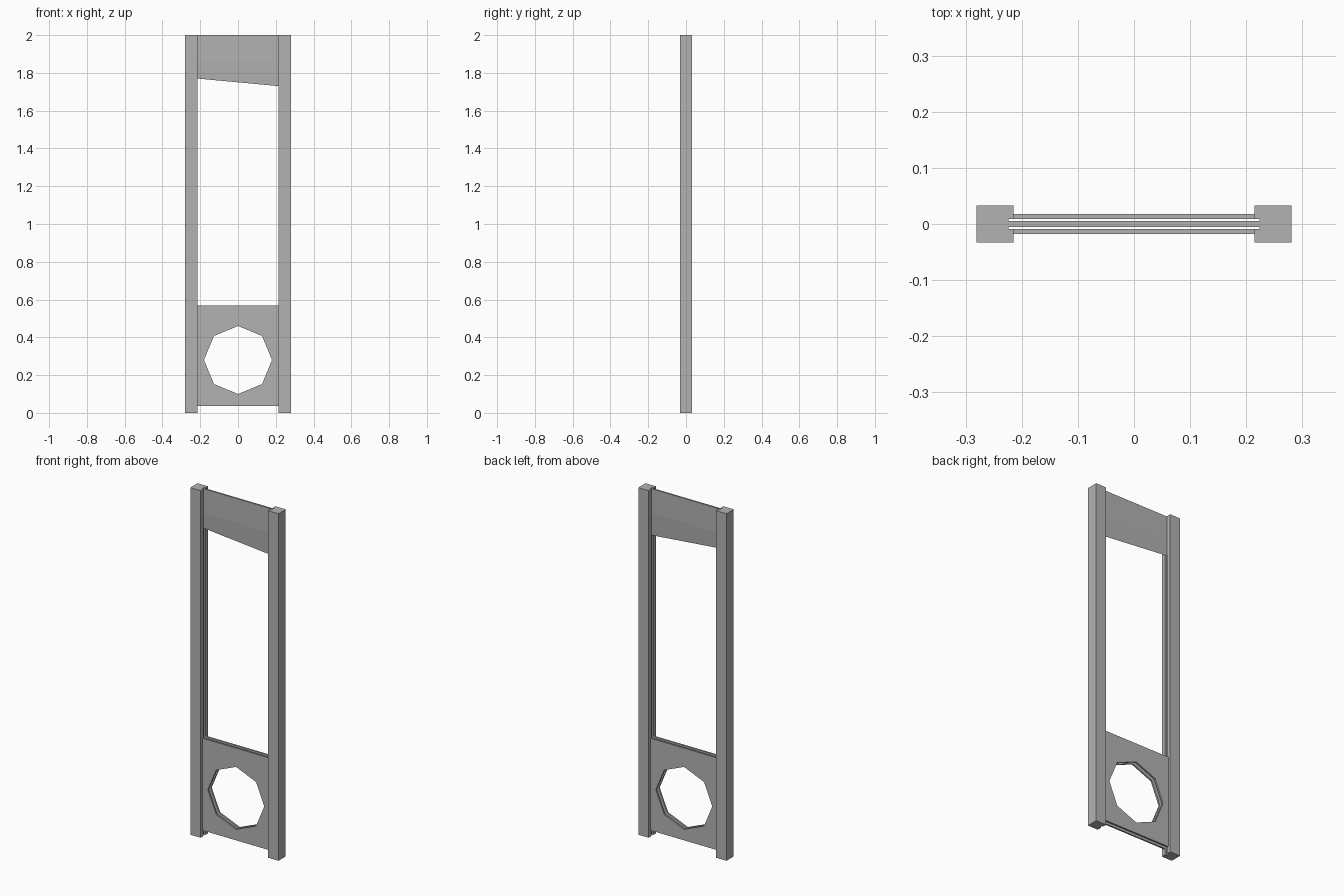
import bpy, bmesh, math

old = bpy.data.objects.get("Cube")
if old:
    bpy.data.objects.remove(old, do_unlink=True)

grey = bpy.data.materials.new("plain grey")
grey.use_nodes = True
grey.diffuse_color = (0.45, 0.45, 0.45, 1)
grey.node_tree.nodes["Principled BSDF"].inputs["Base Color"].default_value = grey.diffuse_color


def prism(name, profile, vec, place):
    """Extrude a closed 2D profile along vec; place maps 2D to 3D."""
    bm = bmesh.new()
    face = bm.faces.new([bm.verts.new(place(a, b)) for a, b in profile])
    out = bmesh.ops.extrude_face_region(bm, geom=[face])["geom"]
    bmesh.ops.translate(bm, vec=vec, verts=[v for v in out if isinstance(v, bmesh.types.BMVert)])
    bmesh.ops.recalc_face_normals(bm, faces=bm.faces)
    me = bpy.data.meshes.new(name)
    bm.to_mesh(me)
    bm.free()
    me.materials.append(grey)
    ob = bpy.data.objects.new(name, me)
    bpy.context.collection.objects.link(ob)
    return ob


INNER, OUTER, DEPTH = 0.215, 0.281, 0.033
GROOVE, SLOT = 0.224, 0.009

# Upright posts with a guide groove on the inner side
for name, s in (("left_post", 1), ("right_post", -1)):
    section = [(OUTER, -DEPTH), (OUTER, DEPTH), (INNER, DEPTH), (INNER, SLOT),
               (GROOVE, SLOT), (GROOVE, -SLOT), (INNER, -SLOT), (INNER, -DEPTH)]
    prism(name, section, (0, 0, 2), lambda x, y: (s * x, y, 0))

# Neck boards: two sheets with a blade slot between, each half wrapping the octagonal hole
R, MID, LOW, HIGH = 0.18, 0.28, 0.037, 0.568
for name, y in (("front_neck_board", -0.018), ("back_neck_board", SLOT)):
    bm = bmesh.new()
    ring = [(R * math.sin(i * math.pi / 4), MID + R * math.cos(i * math.pi / 4)) for i in range(5)]
    for s in (1, -1):
        outline = [(0, HIGH)] + ring + [(0, LOW), (INNER, LOW), (INNER, HIGH)]
        bm.faces.new([bm.verts.new((s * x, y, z)) for x, z in outline])
    bmesh.ops.remove_doubles(bm, verts=bm.verts, dist=0.0001)
    out = bmesh.ops.extrude_face_region(bm, geom=bm.faces[:])["geom"]
    bmesh.ops.translate(bm, vec=(0, 0.018 - SLOT, 0),
                        verts=[v for v in out if isinstance(v, bmesh.types.BMVert)])
    bmesh.ops.recalc_face_normals(bm, faces=bm.faces)
    # Merge the two halves of each flat side into clean surfaces
    seam = [e for e in bm.edges if all(abs(v.co.x) < 0.0001 for v in e.verts)
            and abs(e.verts[0].co.z - e.verts[1].co.z) < 0.0001]
    bmesh.ops.dissolve_edges(bm, edges=[e for e in seam if e.calc_face_angle(1) < 0.01])
    me = bpy.data.meshes.new(name)
    bm.to_mesh(me)
    bm.free()
    me.materials.append(grey)
    bpy.context.collection.objects.link(bpy.data.objects.new(name, me))

# Blade: wedge-bottomed plate whose cutting edge slopes down to the left
T = 0.005
blade = prism("blade", [(-T, 2), (T, 2), (T, 1.86), (0, 1.75), (-T, 1.86)],
              (2 * GROOVE, 0, 0), lambda y, z: (-GROOVE, y, z))
for v in blade.data.vertices:
    if v.co.z < 1.8:
        v.co.z -= 0.02 * v.co.x / INNER
